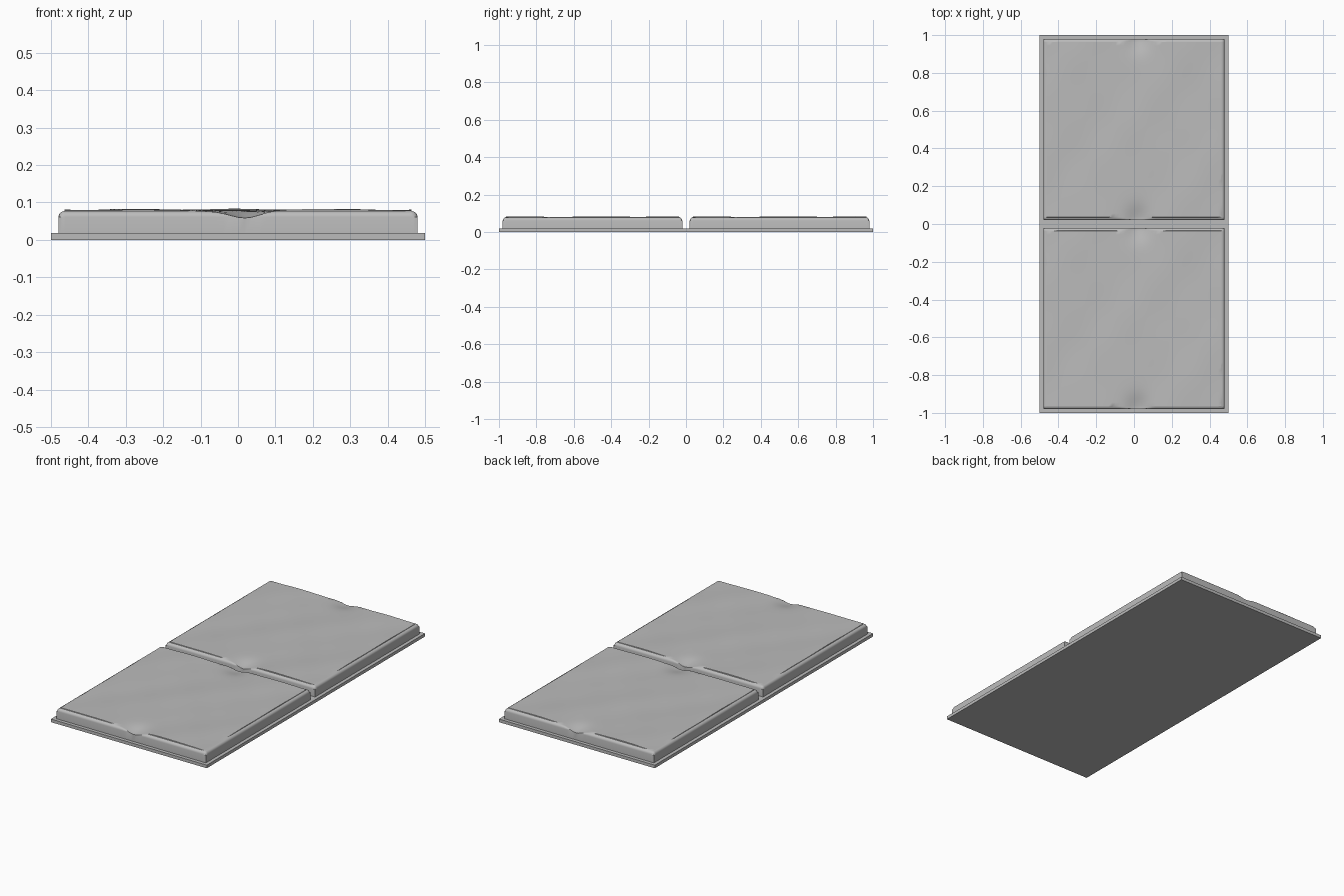
import bpy, bmesh
from math import sqrt, exp, cos, sin

cube = bpy.data.objects.get("Cube")
if cube:
    bpy.data.objects.remove(cube)

stone = bpy.data.materials.new("grey stone")
stone.use_nodes = True
COLOUR = (0.5, 0.5, 0.5, 1)
stone.diffuse_color = COLOUR
stone.node_tree.nodes["Principled BSDF"].inputs["Base Color"].default_value = COLOUR

HALF = 0.48      # half width of a raised slab
BASE = 0.018     # thickness of the backing plate
RIM = 0.016      # rounded border width
RIM_TOP = 0.077


def add_object(name, bm):
    bmesh.ops.recalc_face_normals(bm, faces=bm.faces)
    mesh = bpy.data.meshes.new(name)
    bm.to_mesh(mesh)
    bm.free()
    mesh.materials.append(stone)
    obj = bpy.data.objects.new(name, mesh)
    bpy.context.collection.objects.link(obj)
    return obj


def worn_height(x, y):
    # Gentle hammered waves, plus a worn chip at the middle of two edges
    z = 0.0795 + 0.0015 * cos(9 * x + 5 * y) + 0.0015 * cos(13 * x - 7 * y)
    z += 0.001 * sin(21 * x + 2) * sin(17 * y + 1)
    chip = exp(-((x - 0.02) / 0.055) ** 2)
    return z - 0.018 * chip * exp(-((HALF - abs(y)) / 0.07) ** 2)


def slab_height(x, y):
    # Rounded border, cut away wherever the worn surface is lower
    dx, dy = HALF - abs(x), HALF - abs(y)
    surface = worn_height(x, y)
    if min(dx, dy) > RIM:
        return surface
    a, b = max(0, 1 - dx / RIM), max(0, 1 - dy / RIM)
    fall = min(1, sqrt(a * a + b * b))
    return min(surface, RIM_TOP - RIM * (1 - sqrt(1 - fall * fall)))


# Grid lines: close together on the rounded border, even across the top
border = [0, 0.001, 0.003, 0.006, 0.01, 0.0155, 0.0165]
inner = HALF - 0.0165
lines = [d - HALF for d in border]
lines += [inner * (i / 24 - 1) for i in range(1, 48)]
lines += [HALF - d for d in reversed(border)]


def add_slab(name, centre_y):
    bm = bmesh.new()
    grid = [[bm.verts.new((x, y + centre_y, slab_height(x, y))) for y in lines] for x in lines]
    for i in range(len(lines) - 1):
        for j in range(len(lines) - 1):
            bm.faces.new((grid[i][j], grid[i + 1][j], grid[i + 1][j + 1], grid[i][j + 1]))
    # Straight walls down into the backing plate
    rim = [e for e in bm.edges if e.is_boundary]
    walls = bmesh.ops.extrude_edge_only(bm, edges=rim)["geom"]
    for v in walls:
        if isinstance(v, bmesh.types.BMVert):
            v.co.z = BASE - 0.004
    bmesh.ops.holes_fill(bm, edges=[e for e in bm.edges if e.is_boundary])
    obj = add_object(name, bm)
    bpy.ops.object.select_all(action='DESELECT')
    obj.select_set(True)
    bpy.context.view_layer.objects.active = obj
    bpy.ops.object.shade_smooth_by_angle(angle=0.6)


# Backing plate
bm = bmesh.new()
bmesh.ops.create_cube(bm, size=1)
for v in bm.verts:
    v.co = (v.co.x, v.co.y * 2, (v.co.z + 0.5) * BASE)
add_object("backing_plate", bm)

# Two raised slabs
add_slab("front_slab", -0.5)
add_slab("back_slab", 0.5)
